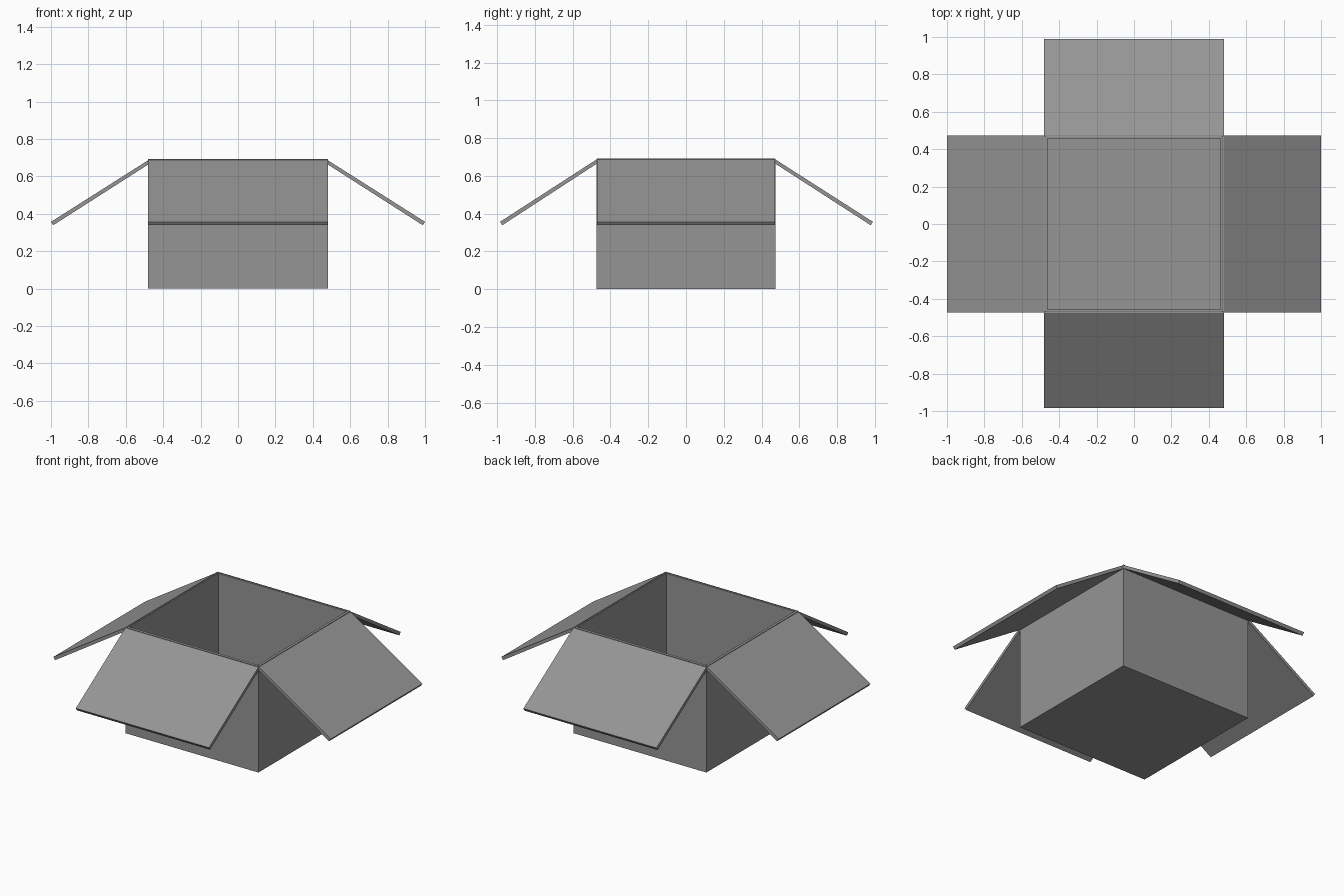
import bpy, bmesh
from math import pi
from mathutils import Matrix

cube = bpy.data.objects.get("Cube")
if cube:
    bpy.data.objects.remove(cube, do_unlink=True)

HALF_X, HALF_Y, HEIGHT, WALL = 0.48, 0.475, 0.69, 0.017

# Single plain card colour
card = bpy.data.materials.new("grey_card")
card.use_nodes = True
GREY = (0.3, 0.3, 0.3, 1)
card.diffuse_color = GREY
card.node_tree.nodes["Principled BSDF"].inputs["Base Color"].default_value = GREY


def add_object(name, bm):
    bmesh.ops.recalc_face_normals(bm, faces=bm.faces)
    mesh = bpy.data.meshes.new(name)
    bm.to_mesh(mesh)
    bm.free()
    mesh.materials.append(card)
    obj = bpy.data.objects.new(name, mesh)
    bpy.context.collection.objects.link(obj)
    return obj


# Open-topped box, thickened inwards
bm = bmesh.new()
bmesh.ops.create_cube(bm, size=1)
top = max(bm.faces, key=lambda f: f.calc_center_median().z)
bmesh.ops.delete(bm, geom=[top], context='FACES_ONLY')
bmesh.ops.scale(bm, vec=(2 * HALF_X, 2 * HALF_Y, HEIGHT), verts=bm.verts)
bmesh.ops.translate(bm, vec=(0, 0, HEIGHT / 2), verts=bm.verts)
body = add_object("box_body", bm)
shell = body.modifiers.new("wall_thickness", 'SOLIDIFY')
shell.thickness = WALL
shell.offset = -1
shell.use_even_offset = True


# Flap: sloping side profile extruded along the hinge, then turned to its side
def add_flap(name, angle, wall, reach, half_width):
    profile = [(wall - WALL / 2, HEIGHT + 0.002), (reach, 0.357),
               (reach - 0.012, 0.339), (wall - WALL / 2, HEIGHT - 0.021)]
    bm = bmesh.new()
    face = bm.faces.new([bm.verts.new((r, -half_width, z)) for r, z in profile])
    side = bmesh.ops.extrude_face_region(bm, geom=[face])["geom"]
    bmesh.ops.translate(bm, vec=(0, 2 * half_width, 0),
                        verts=[v for v in side if isinstance(v, bmesh.types.BMVert)])
    bm.transform(Matrix.Rotation(angle, 4, 'Z'))
    add_object(name, bm)


add_flap("left_flap", 0, HALF_X, 1.0, 0.472)
add_flap("back_flap", pi / 2, HALF_Y, 0.99, HALF_X)
add_flap("right_flap", pi, HALF_X, 1.0, 0.472)
add_flap("front_flap", -pi / 2, HALF_Y, 0.985, HALF_X)
